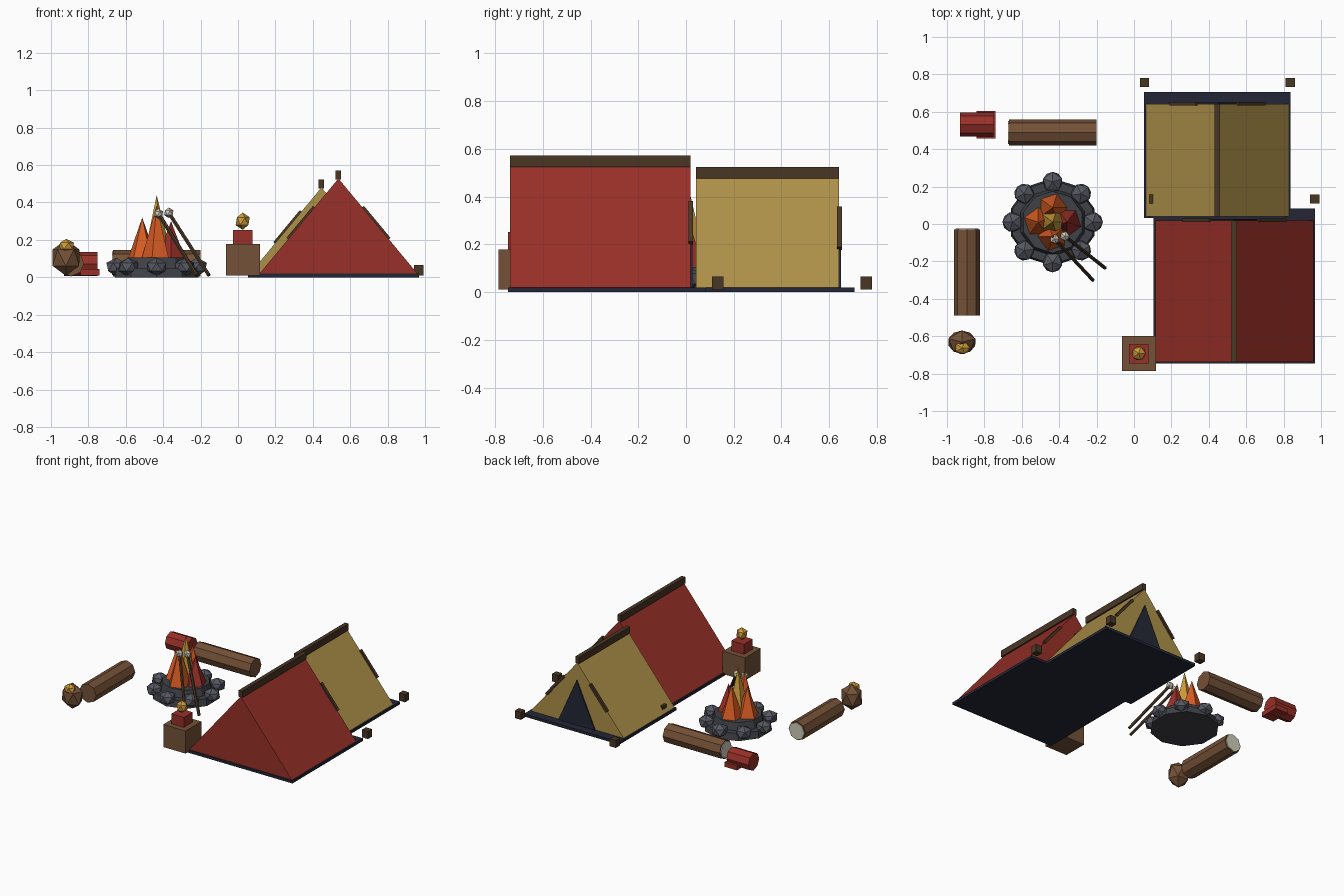
import bpy, bmesh, math
from mathutils import Vector, Matrix

cube = bpy.data.objects.get("Cube")
if cube:
    bpy.data.objects.remove(cube, do_unlink=True)


def material(name, r, g, b):
    lin = [((c / 255 + 0.055) / 1.055) ** 2.4 for c in (r, g, b)] + [1]
    m = bpy.data.materials.new(name)
    m.use_nodes = True
    m.diffuse_color = lin
    m.node_tree.nodes["Principled BSDF"].inputs["Base Color"].default_value = lin
    return m


RED = material("red canvas", 153, 48, 40)
TAN = material("tan canvas", 174, 145, 73)
WOOD = material("brown wood", 116, 81, 55)
DARK = material("dark wood", 72, 54, 37)
NAVY = material("navy sheet", 36, 39, 54)
STONE = material("grey stone", 86, 88, 98)
ASH = material("charcoal", 64, 65, 71)
ORANGE = material("orange flame", 217, 92, 36)
YELLOW = material("golden yellow", 205, 155, 58)
CREAM = material("cream", 208, 203, 186)


def finish(name, bm, mat):
    bmesh.ops.recalc_face_normals(bm, faces=bm.faces)
    me = bpy.data.meshes.new(name)
    bm.to_mesh(me)
    bm.free()
    me.materials.append(mat)
    ob = bpy.data.objects.new(name, me)
    bpy.context.collection.objects.link(ob)
    return ob


def box(name, lo, hi, mat):
    bm = bmesh.new()
    lo, hi = Vector(lo), Vector(hi)
    size = Matrix.Diagonal((hi - lo).to_4d())
    bmesh.ops.create_cube(bm, size=1, matrix=Matrix.Translation((lo + hi) / 2) @ size)
    return finish(name, bm, mat)


def rod(name, a, b, r1, r2, sides, mat, spin=0.0):
    """Cylinder or cone running from point a to point b."""
    a, b = Vector(a), Vector(b)
    d = b - a
    turn = d.to_track_quat('Z', 'Y').to_matrix().to_4x4()
    bm = bmesh.new()
    bmesh.ops.create_cone(bm, cap_ends=True, segments=sides, radius1=r1, radius2=r2,
                          depth=d.length, matrix=Matrix.Translation((a + b) / 2) @ turn
                          @ Matrix.Rotation(spin, 4, 'Z'))
    return finish(name, bm, mat)


def ball(name, centre, radii, mat, spin=0.0):
    bm = bmesh.new()
    bmesh.ops.create_icosphere(bm, subdivisions=1, radius=1,
                               matrix=Matrix.Translation(centre) @ Matrix.Diagonal((*radii, 1))
                               @ Matrix.Rotation(spin, 4, 'Z'))
    return finish(name, bm, mat)


def prism(name, outline, y0, y1, mat):
    """Extrude an (x, z) outline along y."""
    bm = bmesh.new()
    face = bm.faces.new([bm.verts.new((x, y0, z)) for x, z in outline])
    new = bmesh.ops.extrude_face_region(bm, geom=[face])["geom"]
    bmesh.ops.translate(bm, vec=(0, y1 - y0, 0),
                        verts=[v for v in new if isinstance(v, bmesh.types.BMVert)])
    return finish(name, bm, mat)


def tent(label, cx, half, y0, y1, apex, door, mat):
    base = 0.02
    box(label + " ground_sheet", (cx - half - 0.01, y0 - 0.008, 0),
        (cx + half + 0.01, y1 + 0.065, base), NAVY)
    prism(label + " canvas", [(cx - half, base), (cx + half, base), (cx, apex)], y0, y1, mat)
    box(label + " ridge_beam", (cx - 0.015, y0, apex - 0.005),
        (cx + 0.015, y1, apex + 0.043), DARK)
    prism(label + " doorway", [(cx - 0.15, base), (cx + 0.15, base), (cx, door)],
          y1, y1 + 0.009, NAVY)
    for side in (-1, 1):
        # rolled flap along the entrance edge
        pts = []
        for z in (door, door - 0.17):
            x = half * (apex - z) / (apex - base)
            pts.append((cx + side * (x + 0.002), y1 + 0.002, z))
        rod(label + " door_flap", pts[0], pts[1], 0.014, 0.014, 4, DARK, math.pi / 4)
        # corner peg
        px, py = cx + side * (half + 0.008), y1 + 0.115
        box(label + " peg", (px - 0.025, py - 0.024, 0.01), (px + 0.025, py + 0.024, 0.066), DARK)


tent("red_tent", 0.537, 0.422, -0.737, 0.018, 0.528, 0.375, RED)
tent("tan_tent", 0.446, 0.382, 0.041, 0.641, 0.48, 0.352, TAN)

# Crate with lantern
box("crate", (-0.065, -0.785, 0.01), (0.118, -0.6, 0.178), WOOD)
box("lantern_base", (-0.027, -0.745, 0.178), (0.077, -0.642, 0.252), RED)
ball("lantern_glow", (0.025, -0.692, 0.3), (0.042, 0.042, 0.046), YELLOW)

# Fire pit
fx, fy = -0.435, 0.01
rod("fire_bed", (fx, fy, 0), (fx, fy, 0.05), 0.235, 0.225, 10, ASH)
rod("ember_bed", (fx, fy, 0.05), (fx, fy, 0.105), 0.18, 0.165, 10, ASH)
for i in range(8):
    a = i * math.tau / 8
    ball("ring_stone", (fx + 0.215 * math.cos(a), fy + 0.215 * math.sin(a), 0.055),
         (0.06, 0.06, 0.05), STONE, a)

# Flames
rod("centre_flame", (fx, fy, 0.1), (fx, fy, 0.44), 0.085, 0, 5, YELLOW, 0.3)
for i, (top, mat) in enumerate([(0.3, RED), (0.34, ORANGE), (0.32, ORANGE), (0.385, ORANGE)]):
    a = i * math.tau / 4
    x, y = fx + 0.077 * math.cos(a), fy + 0.077 * math.sin(a)
    rod("outer_flame", (x, y, 0.1), (x, y, top), 0.08, 0, 5, mat, a)

# Toasting sticks
for tip, foot in [((-0.425, -0.08, 0.34), (-0.22, -0.3, 0.01)),
                  ((-0.37, -0.065, 0.345), (-0.155, -0.235, 0.01))]:
    rod("toasting_stick", foot, tip, 0.011, 0.011, 6, DARK)
    ball("toasted_sweet", tip, (0.028, 0.028, 0.028), CREAM)

# Seat logs, each with one pale sawn end
for a, b in [((-0.668, 0.49, 0.075), (-0.2, 0.49, 0.075)),
             ((-0.893, -0.03, 0.075), (-0.893, -0.49, 0.075))]:
    rod("seat_log", a, b, 0.07, 0.07, 8, WOOD)
    a = Vector(a)
    out = (a - Vector(b)).normalized()
    rod("sawn_end", a, a + out * 0.006, 0.062, 0.062, 8, CREAM)

# Sleeping roll and its folded mat
rod("sleeping_roll", (-0.93, 0.533, 0.07), (-0.75, 0.533, 0.07), 0.064, 0.064, 8, RED)
box("folded_mat", (-0.842, 0.457, 0.01), (-0.74, 0.605, 0.044), RED)

# Backpack with top pouch
ball("backpack", (-0.92, -0.632, 0.105), (0.084, 0.07, 0.097), WOOD, 0.3)
ball("backpack_pouch", (-0.918, -0.662, 0.168), (0.046, 0.038, 0.038), YELLOW)
